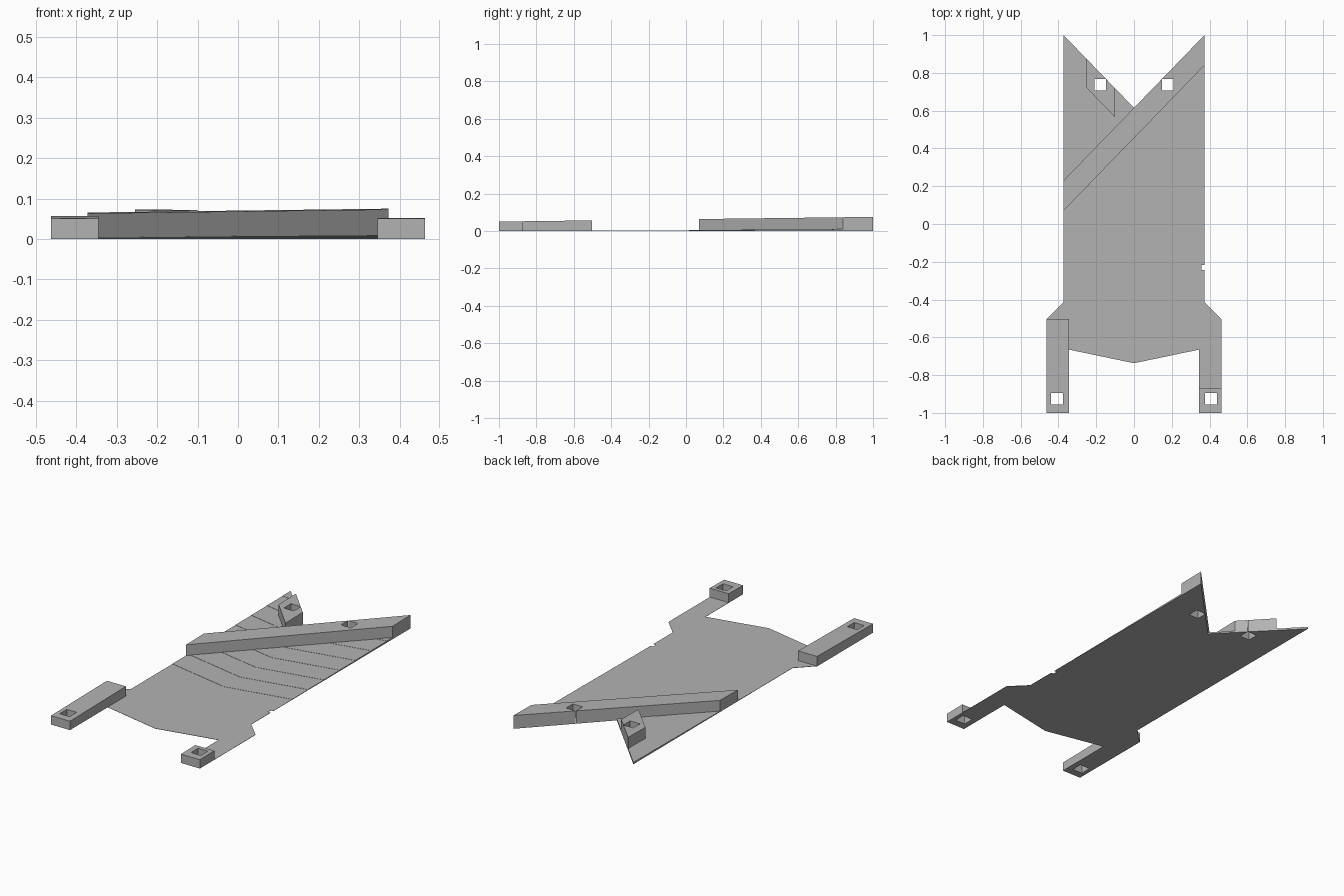
import bpy, bmesh

if "Cube" in bpy.data.objects:
    bpy.data.objects.remove(bpy.data.objects["Cube"])

# One plain grey for everything
grey = bpy.data.materials.new("plain_grey")
grey.use_nodes = True
colour = (0.45, 0.45, 0.45, 1)
grey.diffuse_color = colour
grey.node_tree.nodes["Principled BSDF"].inputs["Base Color"].default_value = colour

W = 0.373          # half width of the plate
NOTCH = 0.615      # depth of the rear V notch
RISE = (1 - NOTCH) / W
BASE = 0.0015      # plate thickness
STEP = 0.0012      # height of one terrace


def block_top(x, y):
    """Plane that slopes gently up to the back."""
    return 0.05 + 0.0125 * (y + 1)


def prism(name, outline, low, top):
    """Extrude a flat outline from low up to a height or a height function."""
    height = top if callable(top) else lambda x, y: top
    bm = bmesh.new()
    face = bm.faces.new([bm.verts.new((x, y, low)) for x, y in outline])
    new = bmesh.ops.extrude_face_region(bm, geom=[face])["geom"]
    for v in new:
        if isinstance(v, bmesh.types.BMVert):
            v.co.z = height(v.co.x, v.co.y)
    bmesh.ops.recalc_face_normals(bm, faces=bm.faces)
    mesh = bpy.data.meshes.new(name)
    bm.to_mesh(mesh)
    bm.free()
    mesh.materials.append(grey)
    obj = bpy.data.objects.new(name, mesh)
    bpy.context.collection.objects.link(obj)
    return obj


def rect(x0, x1, y0, y1):
    return [(x0, y0), (x1, y0), (x1, y1), (x0, y1)]


def drill(obj, cutter):
    mod = obj.modifiers.new("hole", "BOOLEAN")
    mod.operation = "DIFFERENCE"
    mod.solver = "EXACT"
    mod.object = cutter
    bpy.context.view_layer.objects.active = obj
    bpy.ops.object.modifier_apply(modifier=mod.name)


# Base plate: right half outline, then its mirror image
half = [(W, 1), (W, -0.415), (0.463, -0.505), (0.463, -1),
        (0.345, -1), (0.345, -0.665)]
outline = [(0, NOTCH)] + half + [(0, -0.737)] + [(-x, y) for x, y in reversed(half)]
plate = prism("base_plate", outline, 0, BASE)

# Thin V-fronted terraces that thicken the plate towards the back
terraces = []
for k in range(8):
    front = -0.05 + 0.14 * k
    inner = max(0, (front - 0.2 * W - NOTCH) / (RISE - 0.2))
    side = [(W, 1), (W, front), (inner, front - 0.2 * (W - inner))]
    if inner == 0:
        side.append((0, NOTCH))
    low = BASE + STEP * k
    for s, label in ((1, "left"), (-1, "right")):
        terraces.append(prism(f"{label}_terrace_{k + 1}",
                              [(s * x, y) for x, y in side], low, low + STEP))

# Raised blocks with sloping tops
SUNK = 0.001
long_leg = prism("right_leg_block", rect(-0.463, -0.345, -1, -0.503), SUNK, block_top)
short_leg = prism("left_foot_block", rect(0.345, 0.463, -1, -0.872), SUNK, block_top)
beam = prism("diagonal_beam", [(-W, 0.07), (W, 0.84), (W, 1), (-W, 0.23)],
             SUNK, block_top)
stub = prism("rear_stub_block", [(-0.255, 0.725), (-0.1, 0.565),
             (-0.1, NOTCH + 0.1 * RISE), (-0.255, NOTCH + 0.255 * RISE)],
             SUNK, block_top)

# Square holes through blocks and plate, and a small nick in the left edge
cutters = {}
for s, label in ((1, "left"), (-1, "right")):
    for cx, cy, end in ((0.408, -0.925, "front"), (0.178, 0.737, "rear")):
        x, r = s * cx, 0.031
        cutters[label, end] = prism(f"{label}_{end}_hole_cutter",
                                    rect(x - r, x + r, cy - r, cy + r), -0.1, 0.2)
nick = prism("nick_cutter", rect(W - 0.016, W + 0.05, -0.243, -0.217), -0.1, 0.2)

drill(long_leg, cutters["right", "front"])
drill(short_leg, cutters["left", "front"])
drill(beam, cutters["left", "rear"])
drill(stub, cutters["right", "rear"])
for cutter in [*cutters.values(), nick]:
    drill(plate, cutter)
for terrace in terraces:
    drill(terrace, cutters["left" if "left" in terrace.name else "right", "rear"])

for cutter in [*cutters.values(), nick]:
    bpy.data.objects.remove(cutter)
